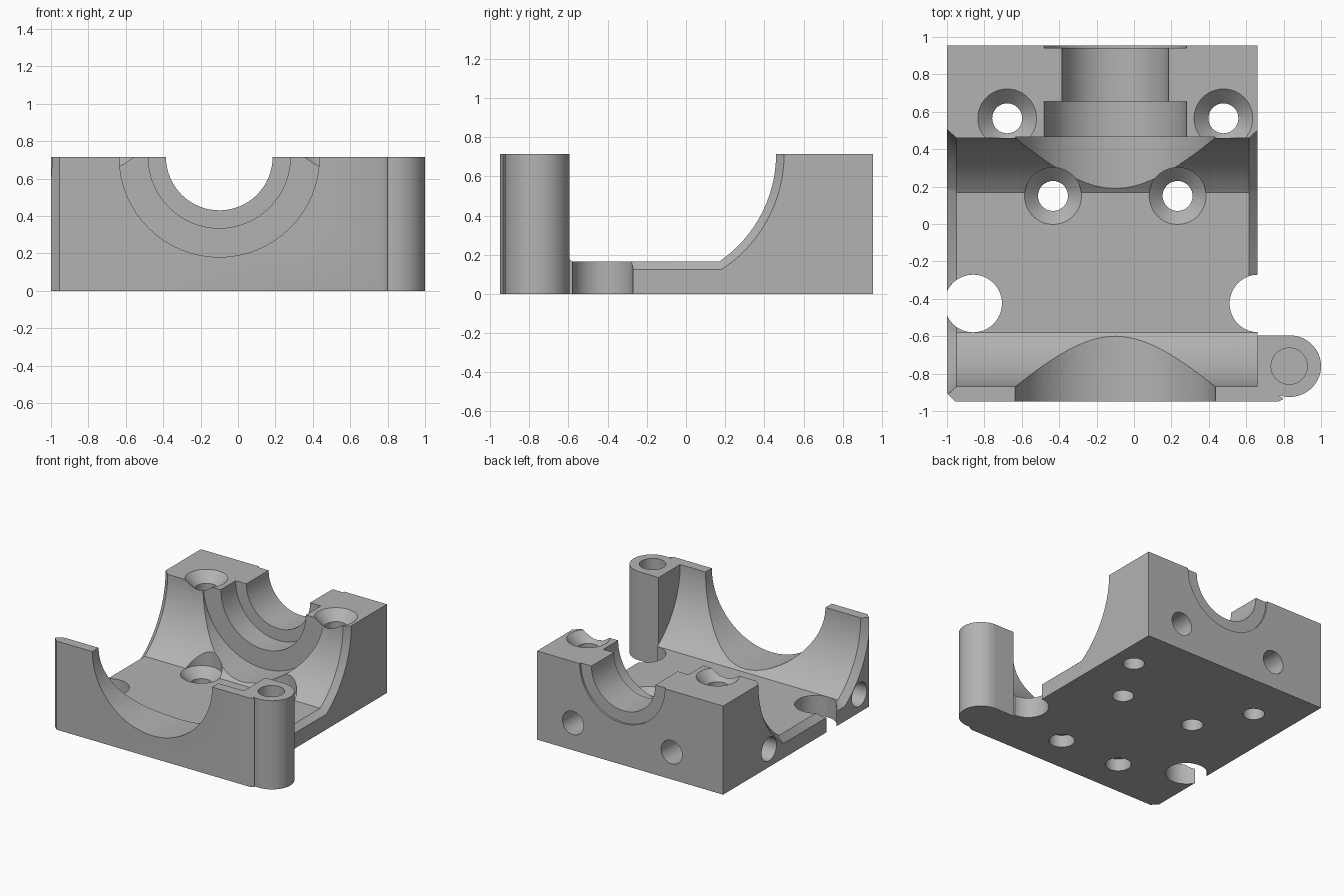
import bpy, bmesh, math
from mathutils import Matrix, Vector

cube = bpy.data.objects.get("Cube")
if cube:
    bpy.data.objects.remove(cube, do_unlink=True)

TOP, FLOOR, LEFT_X, RIGHT_X = 0.715, 0.165, -1.0, 0.66
MID_X = -0.1                  # symmetry line of the bores and screws
POST = (0.83, -0.76)
SEG = 64

metal = bpy.data.materials.new("grey_metal")
metal.use_nodes = True
grey = (0.45, 0.45, 0.45, 1)
metal.diffuse_color = grey
metal.node_tree.nodes["Principled BSDF"].inputs["Base Color"].default_value = grey


def loft(name, rings, matrix=Matrix()):
    """Closed solid through rings that have equal point counts."""
    bm = bmesh.new()
    loops = [[bm.verts.new(matrix @ Vector(p)) for p in ring] for ring in rings]
    n = len(loops[0])
    for a, b in zip(loops, loops[1:]):
        for i in range(n):
            j = (i + 1) % n
            bm.faces.new((a[i], a[j], b[j], b[i]))
    bm.faces.new(loops[0][::-1])
    bm.faces.new(loops[-1])
    bmesh.ops.recalc_face_normals(bm, faces=bm.faces)
    mesh = bpy.data.meshes.new(name)
    bm.to_mesh(mesh)
    bm.free()
    ob = bpy.data.objects.new(name, mesh)
    bpy.context.collection.objects.link(ob)
    mesh.materials.append(metal)
    return ob


def turned(name, profile, origin, axis="Z"):
    """Round solid from (radius, distance) pairs along an axis."""
    turn = {"Z": Matrix(),
            "X": Matrix.Rotation(math.pi / 2, 4, "Y"),
            "Y": Matrix.Rotation(-math.pi / 2, 4, "X")}[axis]
    angles = [2 * math.pi * i / SEG for i in range(SEG)]
    rings = [[(r * math.cos(a), r * math.sin(a), d) for a in angles]
             for r, d in profile]
    return loft(name, rings, Matrix.Translation(origin) @ turn)


def cut(target, cutter):
    cutter.hide_render = True
    mod = target.modifiers.new("cut", "BOOLEAN")
    mod.operation, mod.solver, mod.object = "DIFFERENCE", "EXACT", cutter
    bpy.context.view_layer.objects.active = target
    bpy.ops.object.modifier_apply(modifier=mod.name)
    bpy.data.objects.remove(cutter, do_unlink=True)


def channel_ring(x, r, floor, full=True):
    """Round-sided trough section; the short form keeps only the rear side."""
    cy, n = -0.205, 32
    end = math.asin((TOP - floor) / r)
    arc = [end * i / n for i in range(n + 1)]
    rear = [(x, cy + r * math.cos(a), TOP - r * math.sin(a)) for a in arc]
    front = [(x, 2 * cy - y, z) for _, y, z in reversed(rear)]
    if not full:
        front = [(x, -0.42, floor)]
    pts = rear + front
    return [(x, pts[0][1], 1)] + pts + [(x, pts[-1][1], 1)]


# Block with the round post on its front left corner
arc = [math.radians(90 - 200 * i / 40) for i in range(41)]
outline = [(LEFT_X, 0.955), (LEFT_X, -0.905), (-0.955, -0.95), (0.77, -0.95),
           (0.80, -0.935)]
outline += [(POST[0] + 0.17 * math.cos(a), POST[1] + 0.165 * math.sin(a))
            for a in reversed(arc)]
outline += [(RIGHT_X, -0.595), (RIGHT_X, 0.955)]
housing = loft("lower_housing", [[(x, y, z) for x, y in outline] for z in (0, TOP)])

# Cross channel and its chamfered ends
cut(housing, loft("channel", [channel_ring(x, 0.665, FLOOR)
                              for x in (LEFT_X - 0.1, RIGHT_X + 0.001)]))
cut(housing, loft("left_chamfer", [channel_ring(-0.95, 0.665, FLOOR),
                                   channel_ring(-1.01, 0.72, FLOOR - 0.055)]))
cut(housing, loft("right_chamfer", [channel_ring(0.615, 0.665, FLOOR, False),
                                    channel_ring(0.67, 0.715, FLOOR - 0.05, False)]))

# Stepped bore from front to back
for r, y0, y1 in ((0.535, -1.1, 0.465), (0.38, 0.3, 0.655),
                  (0.285, 0.6, 1.1), (0.38, 0.94, 1.1)):
    cut(housing, turned("bore", [(r, y0), (r, y1)], (MID_X, 0, TOP), "Y"))

# Mirrored pairs: countersunk screws, rear holes, underside holes
for side in (-1, 1):
    for dx, y, z, r in ((0.578, 0.565, TOP, 0.157), (0.333, 0.15, FLOOR, 0.152)):
        cut(housing, turned("screw", [(0.08, -0.1), (0.08, z - r + 0.08), (r, z), (r, 1)],
                            (MID_X + side * dx, y, 0)))
    cut(housing, turned("rear_hole", [(0.094, 0.7), (0.094, 1.1)],
                        (MID_X + side * 0.44, 0, 0.22), "Y"))
    cut(housing, turned("base_hole", [(0.095, -0.1), (0.095, 0.1)],
                        (-0.118 + side * 0.272, -0.645, 0)))
    # Side holes on the right wall only
    cut(housing, turned("side_hole", [(0.095, -1.1), (0.095, -0.75)],
                        (0, -0.205 + side * 0.575, 0.145), "X"))

# Floor notches and blind post hole
for x in (-0.86, 0.665):
    cut(housing, turned("notch", [(0.154, -0.1), (0.154, 0.5)], (x, -0.425, 0)))
cut(housing, turned("post_hole", [(0.097, 0.25), (0.097, 1)], (*POST, 0)))

bpy.ops.object.select_all(action="DESELECT")
housing.select_set(True)
bpy.context.view_layer.objects.active = housing
bpy.ops.object.shade_smooth_by_angle(angle=math.radians(30))
